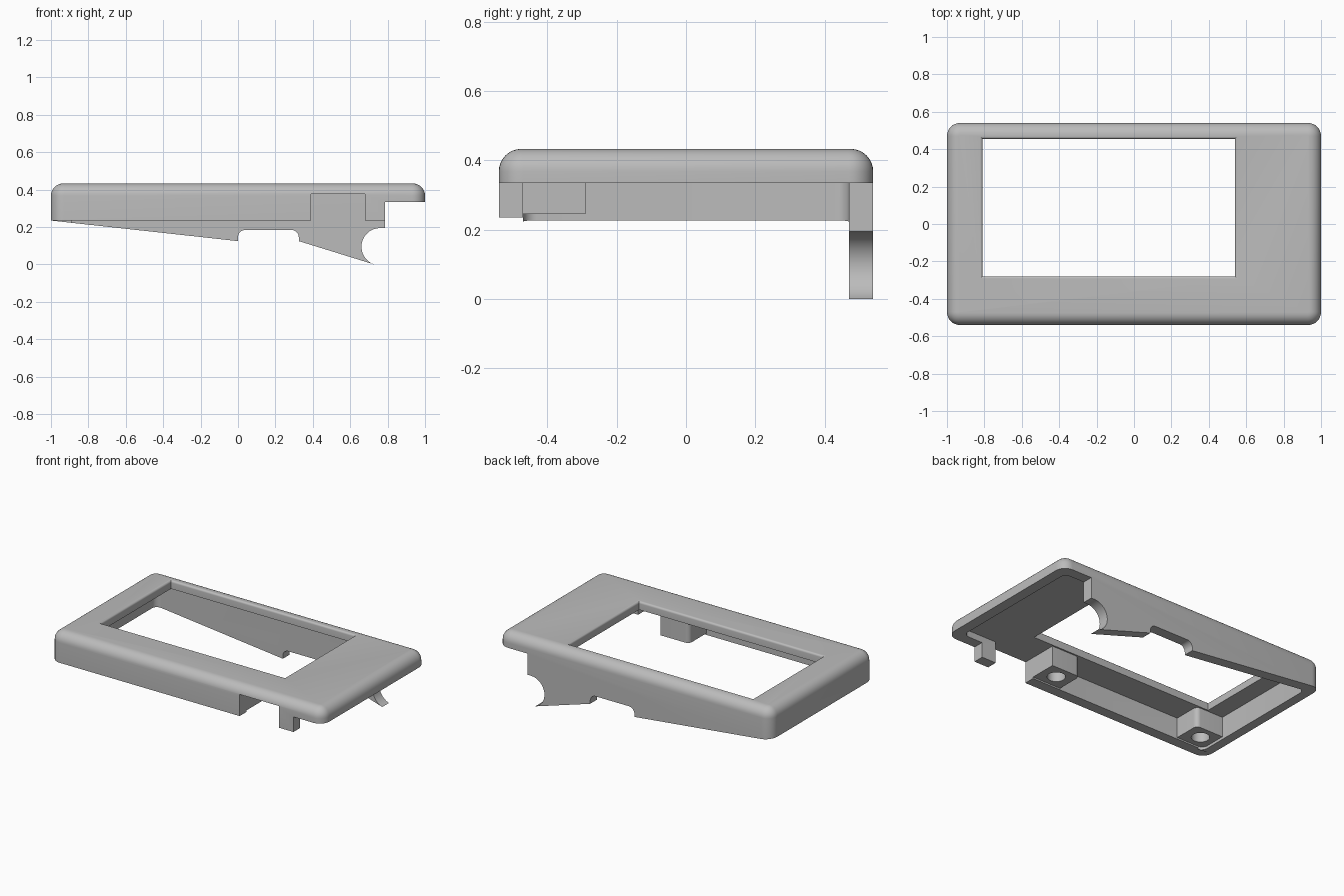
import bpy, bmesh
from math import sin, cos, pi, radians

cube = bpy.data.objects.get("Cube")
if cube:
    bpy.data.objects.remove(cube, do_unlink=True)

grey = bpy.data.materials.new("plain_grey")
grey.use_nodes = True
colour = (0.5, 0.5, 0.5, 1)
grey.diffuse_color = colour
grey.node_tree.nodes["Principled BSDF"].inputs["Base Color"].default_value = colour


def finish(name, bm):
    bmesh.ops.recalc_face_normals(bm, faces=bm.faces)
    mesh = bpy.data.meshes.new(name)
    bm.to_mesh(mesh)
    bm.free()
    mesh.materials.append(grey)
    obj = bpy.data.objects.new(name, mesh)
    bpy.context.collection.objects.link(obj)
    return obj


def bevel(bm, edges, radius, segments=8):
    bmesh.ops.bevel(bm, geom=edges, offset=radius, offset_type='OFFSET',
                    segments=segments, profile=0.5, affect='EDGES')


def upright(e):
    a, b = e.verts
    return abs(a.co.z - b.co.z) > 0.01


def block(name, x, y, z, corner=0, pick=lambda e: True, top=0):
    """Box between limits, with rounded upright edges and rounded top rim."""
    bm = bmesh.new()
    bmesh.ops.create_cube(bm, size=1)
    for v in bm.verts:
        v.co = [lim[0] if c < 0 else lim[1] for c, lim in zip(v.co, (x, y, z))]
    if corner:
        bevel(bm, [e for e in bm.edges if upright(e) and pick(e)], corner)
    if top:
        bevel(bm, [e for e in bm.edges
                   if all(v.co.z > z[1] - 1e-4 for v in e.verts)], top)
    return finish(name, bm)


def side_profile(name, points, y0, y1):
    """Extrude an outline in x and z along y."""
    bm = bmesh.new()
    face = bm.faces.new([bm.verts.new((x, y0, z)) for x, z in points])
    new = bmesh.ops.extrude_face_region(bm, geom=[face])["geom"]
    moved = [v for v in new if isinstance(v, bmesh.types.BMVert)]
    bmesh.ops.translate(bm, verts=moved, vec=(0, y1 - y0, 0))
    return finish(name, bm)


def arc(cx, cz, r, start, end, n=14):
    angles = [radians(start + (end - start) * i / n) for i in range(n + 1)]
    return [(cx + r * cos(a), cz + r * sin(a)) for a in angles]


def cut(obj, cutter):
    bpy.context.view_layer.objects.active = obj
    mod = obj.modifiers.new("cut", 'BOOLEAN')
    mod.operation, mod.solver, mod.object = 'DIFFERENCE', 'EXACT', cutter
    bpy.ops.object.modifier_apply(modifier=mod.name)
    bpy.data.objects.remove(cutter, do_unlink=True)


def smooth(obj):
    bpy.ops.object.select_all(action='DESELECT')
    obj.select_set(True)
    bpy.context.view_layer.objects.active = obj
    bpy.ops.object.shade_smooth_by_angle(angle=radians(32))


TOP, CEILING = 0.433, 0.378

# Shell with rounded corners and top rim, hollowed from below
frame = block("bezel_frame", (-1, 1), (-0.54, 0.54), (-0.1, TOP), 0.07, top=0.065)
cut(frame, block("cavity", (-0.93, 0.93), (-0.47, 0.47), (-1, CEILING), 0.04))

# Lower outline: sloping skirt, cable notch, round bite, shallow right end
outline = [(-1.2, 0.257), (0, 0.125)]
outline += arc(0.04, 0.145, 0.04, 180, 90, 8) + arc(0.285, 0.145, 0.04, 90, 0, 8)
outline += [(0.325, 0.125)] + arc(0.76, 0.095, 0.1, 252, 90)
outline += [(0.785, 0.195), (0.785, 0.335), (1.2, 0.335), (1.2, -1), (-1.2, -1)]
cut(frame, side_profile("lower_outline", outline, -1, 1))

# Front wall: level lower edge and a gap beside the tab
cut(frame, block("front_trim", (-1.2, 1.2), (-1, -0.47), (-1, 0.235)))
cut(frame, block("front_gap", (0.39, 0.68), (-1, -0.465), (-1, CEILING)))

# Window opening with a softly rounded upper lip
lip = 0.014
rings = [(0, 0)] + [(lip * (1 - cos(a)), TOP - lip + lip * sin(a))
                    for a in [i * pi / 10 for i in range(6)]] + [(lip, 1)]
bm = bmesh.new()
loops = []
for out, z in rings:
    l, r, f, b = -0.81 - out, 0.54 + out, -0.28 - out, 0.455 + out
    loops.append([bm.verts.new((x, y, z)) for x, y in ((l, f), (r, f), (r, b), (l, b))])
for low, high in zip(loops, loops[1:]):
    for i in range(4):
        j = (i + 1) % 4
        bm.faces.new((low[i], low[j], high[j], high[i]))
bm.faces.new(loops[0])
bm.faces.new(loops[-1])
cut(frame, finish("window", bm))
smooth(frame)

# Screw posts inside the front wall
for name, x0, x1, inner in (("right_screw_post", -0.94, -0.73, 1),
                            ("left_screw_post", 0.18, 0.39, -1)):
    mid = (x0 + x1) / 2
    post = block(name, (x0, x1), (-0.475, -0.29), (0.245, CEILING + 0.01), 0.03,
                 lambda e: e.verts[0].co.y > -0.4 and (e.verts[0].co.x - mid) * inner > 0)
    bm = bmesh.new()
    bmesh.ops.create_cone(bm, cap_ends=True, segments=40, radius1=0.055,
                          radius2=0.055, depth=0.24)
    bmesh.ops.translate(bm, verts=bm.verts, vec=(mid, -0.38, 0.245))
    cut(post, finish("screw_hole", bm))
    smooth(post)
